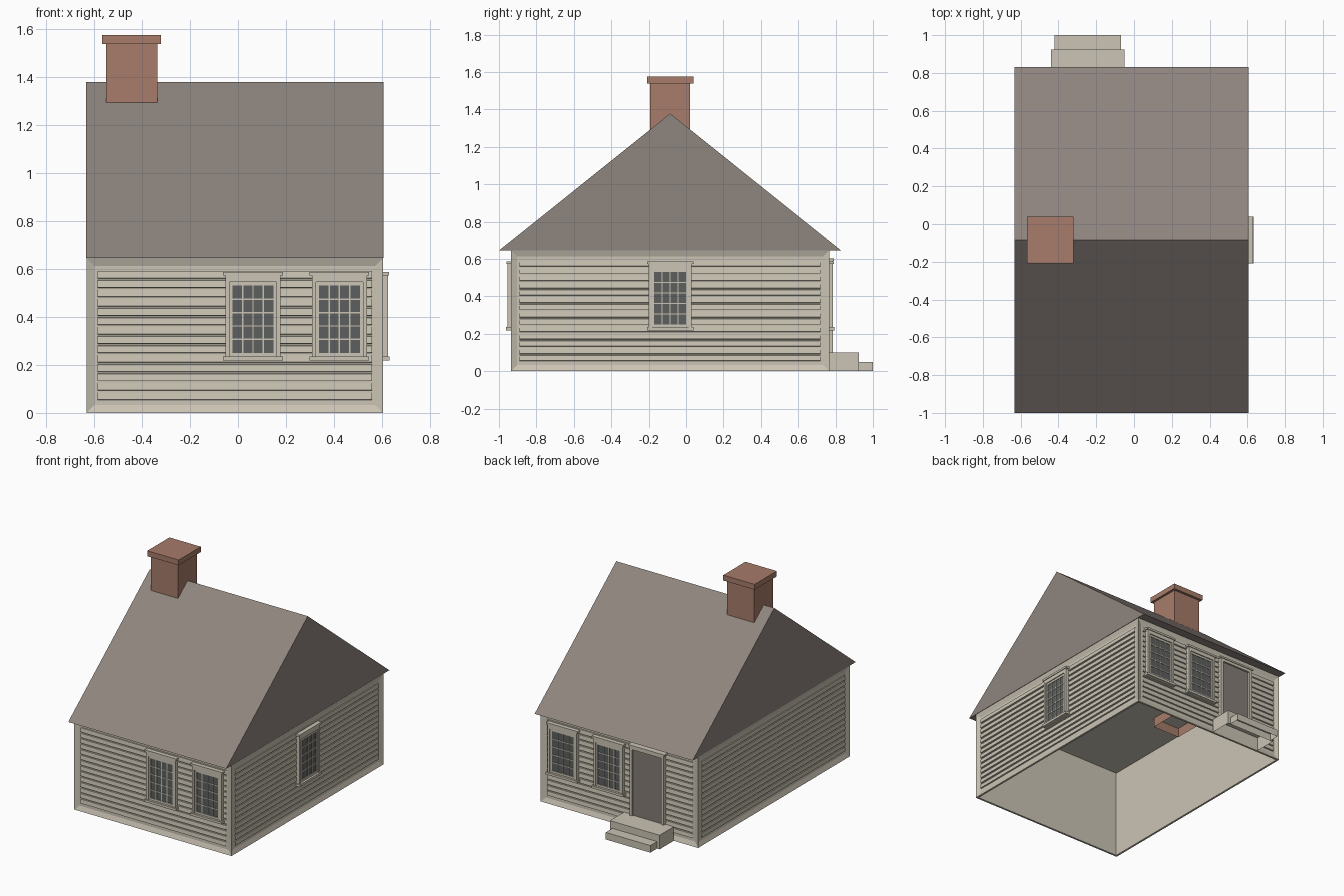
import bpy, bmesh
from math import radians
from mathutils import Matrix, Vector

cube = bpy.data.objects.get("Cube")
if cube:
    bpy.data.objects.remove(cube, do_unlink=True)


def material(name, rgb):
    m = bpy.data.materials.new(name)
    m.use_nodes = True
    m.diffuse_color = (*rgb, 1)
    m.node_tree.nodes["Principled BSDF"].inputs["Base Color"].default_value = (*rgb, 1)
    return m


CREAM = material("cream paint", (0.60, 0.555, 0.46))
SHINGLE = material("grey brown shingle", (0.275, 0.235, 0.21))
BRICK = material("red brick", (0.385, 0.2, 0.145))
GLASS = material("dark glass", (0.11, 0.113, 0.113))
DOOR = material("brown door paint", (0.24, 0.205, 0.185))


def add_box(bm, x, y, z, mat=0, open_bottom=False):
    """Add a box given its (low, high) range on each axis."""
    size = [b - a for a, b in (x, y, z)]
    mid = [(a + b) / 2 for a, b in (x, y, z)]
    new = bmesh.ops.create_cube(
        bm, size=1, matrix=Matrix.Translation(mid) @ Matrix.Diagonal((*size, 1)))
    faces = {f for v in new["verts"] for f in v.link_faces}
    for f in faces:
        f.material_index = mat
    if open_bottom:
        low = [f for f in faces if f.normal.z < -0.5 or f.calc_center_median().z < z[0] + 1e-5]
        bmesh.ops.delete(bm, geom=low, context="FACES_ONLY")


def to_mesh(bm, name, *mats):
    me = bpy.data.meshes.new(name)
    bm.normal_update()
    bm.to_mesh(me)
    bm.free()
    for m in mats:
        me.materials.append(m)
    return me


def place(name, me, matrix=Matrix()):
    ob = bpy.data.objects.new(name, me)
    bpy.context.collection.objects.link(ob)
    ob.matrix_world = matrix
    return ob


def box_object(name, x, y, z, mat, open_bottom=False, matrix=Matrix()):
    bm = bmesh.new()
    add_box(bm, x, y, z, 0, open_bottom)
    return place(name, to_mesh(bm, name, mat), matrix)


# Main dimensions
X0, X1, Y0, Y1, EAVE = -0.631, 0.604, -0.935, 0.766, 0.645
CX, CY, HX, HY = (X0 + X1) / 2, (Y0 + Y1) / 2, (X1 - X0) / 2, (Y1 - Y0) / 2

# Each wall frame: local x runs along the wall, local -y points outward
WALLS = {}
for side, (angle, px, py, half) in {
        "front": (0, CX, Y0, HX), "right": (90, X1, CY, HY),
        "back": (180, CX, Y1, HX), "left": (270, X0, CY, HY)}.items():
    WALLS[side] = (Matrix.Translation((px, py, 0)) @ Matrix.Rotation(radians(angle), 4, "Z"), half)


def on_wall(side, x=0, y=0):
    """Wall frame moved along the wall to world position x or y."""
    m = WALLS[side][0]
    local = m.inverted() @ Vector((x, y, 0))
    return m @ Matrix.Translation((local.x, 0, 0))


# Wall shell: hollow from below, with a recessed panel on each side
bm = bmesh.new()
add_box(bm, (X0, X1), (Y0, Y1), (0, EAVE))
bm.normal_update()
sides = [f for f in bm.faces if abs(f.normal.z) < 0.5]
floor = [f for f in bm.faces if f.normal.z < -0.5]
top = [f for f in bm.faces if f.normal.z > 0.5]
bmesh.ops.inset_individual(bm, faces=sides, thickness=0.046, depth=-0.012)
bmesh.ops.inset_individual(bm, faces=floor, thickness=0.02, depth=0)
bmesh.ops.translate(
    bm, vec=(0, 0, 0),
    verts=bmesh.ops.inset_individual(bm, faces=floor, thickness=0, depth=-0.637)["faces"][0].verts[:])
bmesh.ops.delete(bm, geom=top, context="FACES_ONLY")
place("wall_shell", to_mesh(bm, "wall_shell", CREAM))

# Clapboard siding inside each recess
BOARDS, LOW, HIGH = 14, 0.054, 0.599
PITCH, GAP = (HIGH - LOW) / BOARDS, 0.008
for side, (frame, half) in WALLS.items():
    bm = bmesh.new()
    profile = []
    for i in range(BOARDS):
        z = LOW + i * PITCH
        profile += [(0.011, z), (0.002, z + 0.002),
                    (0.005, z + PITCH - GAP), (0.011, z + PITCH - GAP + 0.001)]
    w = half - 0.046
    rows = [[bm.verts.new((s * w, y, z)) for s in (-1, 1)] for y, z in profile]
    for a, b in zip(rows, rows[1:]):
        bm.faces.new((a[0], a[1], b[1], b[0]))
    place(side + "_siding", to_mesh(bm, side + "_siding", CREAM), frame)

# Roof prism with closed gables
bm = bmesh.new()
gable = [bm.verts.new((-0.633, y, z)) for y, z in ((-1, EAVE), (0.83, EAVE), (-0.085, 1.378))]
face = bm.faces.new(gable)
end = bmesh.ops.extrude_face_region(bm, geom=[face], use_keep_orig=True)
bmesh.ops.translate(bm, vec=(1.24, 0, 0),
                    verts=[g for g in end["geom"] if isinstance(g, bmesh.types.BMVert)])
bmesh.ops.recalc_face_normals(bm, faces=bm.faces[:])
place("roof", to_mesh(bm, "roof", SHINGLE))

# Chimney, open underneath, and its cap
box_object("chimney_stack", (-0.55, -0.336), (-0.192, 0.022), (0.57, 1.54), BRICK, True)
box_object("chimney_cap", (-0.566, -0.32), (-0.208, 0.04), (1.537, 1.575), BRICK)

# Window: shared mesh with glass, sash, glazing bars, casing, sill and head
bm = bmesh.new()
BACK = 0.012
PANE_W, PANE_LOW, PANE_HIGH, COLS, ROWS = 0.0855, 0.25, 0.53, 4, 5


def bar(x, z, out, mat=0):
    add_box(bm, x, (-out, BACK), z, mat)


bar((-0.09, 0.09), (0.24, 0.54), 0.008, 1)
for s in (-1, 1):
    bar(sorted((s * PANE_W, s * 0.0975)), (0.235, 0.545), 0.013)
    bar(sorted((s * 0.0975, s * 0.115)), (0.235, 0.572), 0.02)
bar((-PANE_W, PANE_W), (0.235, PANE_LOW), 0.013)
bar((-PANE_W, PANE_W), (PANE_HIGH, 0.545), 0.013)
bar((-0.0975, 0.0975), (0.545, 0.572), 0.02)
bar((-0.124, 0.124), (0.218, 0.235), 0.028)
bar((-0.124, 0.124), (0.572, 0.586), 0.025)
for i in range(1, COLS):
    x = -PANE_W + 2 * PANE_W * i / COLS
    bar((x - 0.003, x + 0.003), (PANE_LOW, PANE_HIGH), 0.012)
for i in range(1, ROWS):
    z = PANE_LOW + (PANE_HIGH - PANE_LOW) * i / ROWS
    bar((-PANE_W, PANE_W), (z - 0.003, z + 0.003), 0.0115)
window = to_mesh(bm, "window", CREAM, GLASS)
for side in ("front", "back"):
    for label, x in (("inner", 0.0625), ("outer", 0.4225)):
        place(f"{side}_{label}_window", window, on_wall(side, x=x))
place("side_window", window, on_wall("right", y=-0.085))

# Back door with casing
door_frame = on_wall("back", x=-0.24)
box_object("door", (-0.113, 0.113), (-0.008, BACK), (0.1, 0.57), DOOR, matrix=door_frame)
bm = bmesh.new()
for s in (-1, 1):
    bar(sorted((s * 0.113, s * 0.135)), (0.1, 0.57), 0.02)
bar((-0.135, 0.135), (0.57, 0.59), 0.02)
bar((-0.143, 0.143), (0.59, 0.602), 0.025)
place("door_casing", to_mesh(bm, "door_casing", CREAM), door_frame)

# Back steps, open underneath
box_object("upper_step", (-0.44, -0.05), (Y1, 0.925), (0, 0.1), CREAM, True)
box_object("lower_step", (-0.42, -0.07), (0.925, 1.0), (0, 0.05), CREAM, True)
